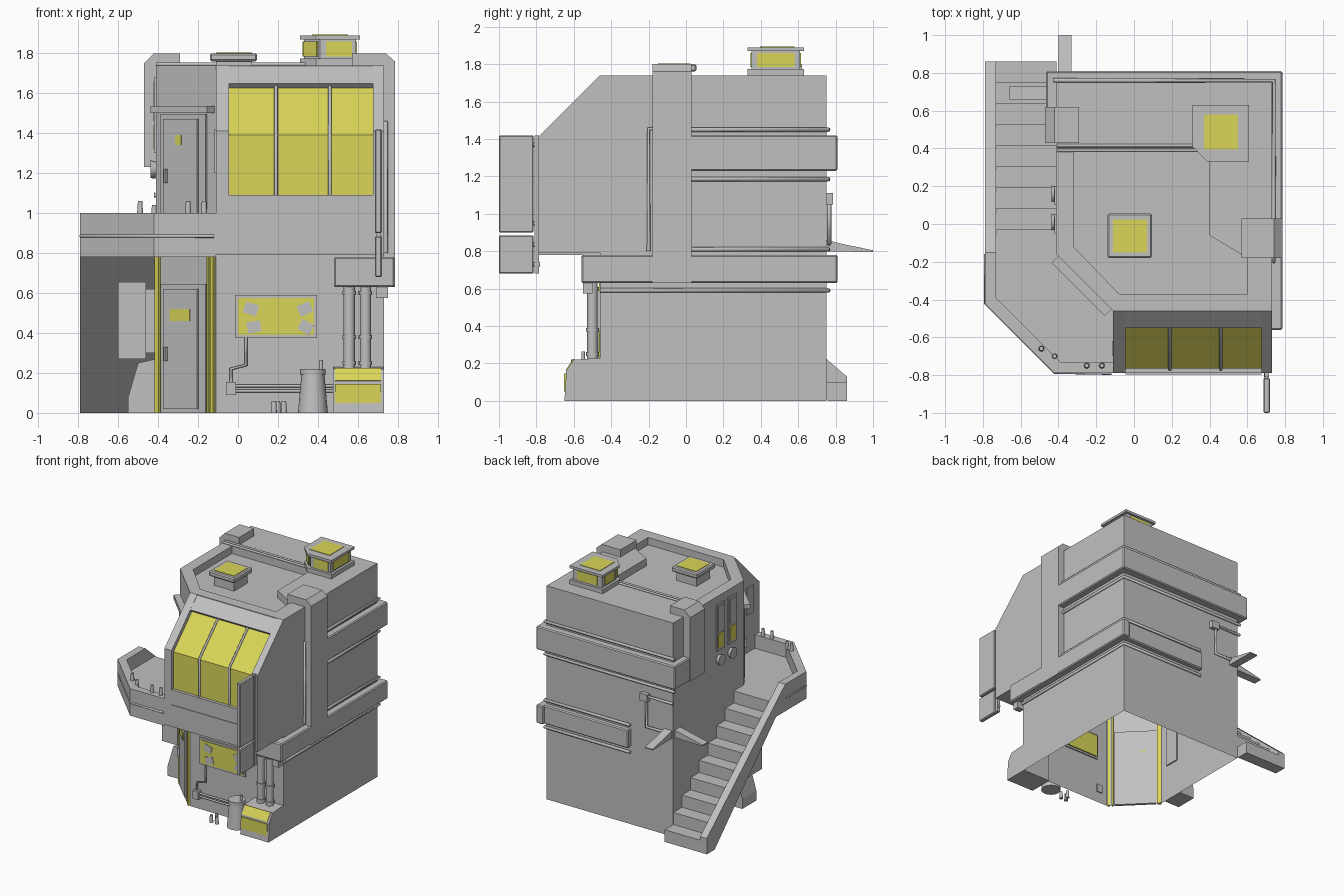
import bpy, bmesh, math
from mathutils import Matrix, Vector

default_cube = bpy.data.objects.get("Cube")
if default_cube:
    bpy.data.objects.remove(default_cube, do_unlink=True)


def material(name, colour):
    mat = bpy.data.materials.new(name)
    mat.use_nodes = True
    mat.diffuse_color = colour
    mat.node_tree.nodes["Principled BSDF"].inputs["Base Color"].default_value = colour
    return mat


GREY = material("concrete grey", (0.53, 0.53, 0.53, 1))
YELLOW = material("lamp yellow", (0.70, 0.67, 0.10, 1))


def link(name, data, mat):
    obj = bpy.data.objects.new(name, data)
    data.materials.append(mat)
    bpy.context.collection.objects.link(obj)
    return obj


def finish(name, bm, mat):
    bmesh.ops.recalc_face_normals(bm, faces=bm.faces)
    mesh = bpy.data.meshes.new(name)
    bm.to_mesh(mesh)
    bm.free()
    return link(name, mesh, mat)


def prism(name, outline, axis, low, high, mat=GREY, open_bottom=False):
    """Extrude a flat outline along the x, y or z axis."""
    place = {"x": lambda p, h: (h, p[0], p[1]),
             "y": lambda p, h: (p[0], h, p[1]),
             "z": lambda p, h: (p[0], p[1], h)}[axis]
    bm = bmesh.new()
    base = [bm.verts.new(place(p, low)) for p in outline]
    top = [bm.verts.new(place(p, high)) for p in outline]
    bm.faces.new(top)
    bottom = bm.faces.new(base)
    for i in range(len(base)):
        j = (i + 1) % len(base)
        bm.faces.new((base[i], base[j], top[j], top[i]))
    bmesh.ops.recalc_face_normals(bm, faces=bm.faces)
    if open_bottom:
        bmesh.ops.delete(bm, geom=[bottom], context="FACES_ONLY")
    return finish(name, bm, mat)


def box(name, xs, ys, zs, mat=GREY, bevel=0.0):
    outline = [(xs[0], ys[0]), (xs[1], ys[0]), (xs[1], ys[1]), (xs[0], ys[1])]
    obj = prism(name, outline, "z", zs[0], zs[1], mat)
    if bevel:
        mod = obj.modifiers.new("edge bevel", "BEVEL")
        mod.width, mod.segments = bevel, 1
    return obj


DIAGONAL = Matrix.Translation((-0.26, -0.31, 0)) @ Matrix.Rotation(-math.pi / 4, 4, "Z")


def corner_box(name, us, depth, zs, mat=GREY):
    """Box on the cut corner wall, us along it and depth outwards."""
    obj = box(name, us, (-depth, 0.01), zs, mat)
    obj.data.transform(DIAGONAL)
    return obj


def tube(name, points, radius, mat=GREY):
    curve = bpy.data.curves.new(name, "CURVE")
    curve.dimensions = "3D"
    curve.bevel_depth, curve.bevel_resolution = radius, 2
    curve.use_fill_caps = True
    spline = curve.splines.new("POLY")
    spline.points.add(len(points) - 1)
    for point, co in zip(spline.points, points):
        point.co = (*co, 1)
    return link(name, curve, mat)


def round_part(name, centre, bottom, top, height, mat=GREY, axis="z"):
    bm = bmesh.new()
    bmesh.ops.create_cone(bm, cap_ends=True, segments=16, radius1=bottom,
                          radius2=top, depth=height)
    if axis == "x":
        bm.transform(Matrix.Rotation(math.pi / 2, 4, "Y"))
    bm.transform(Matrix.Translation(centre))
    obj = finish(name, bm, mat)
    bpy.ops.object.select_all(action="DESELECT")
    obj.select_set(True)
    bpy.context.view_layer.objects.active = obj
    bpy.ops.object.shade_smooth_by_angle(angle=math.radians(40))
    return obj


# Main body with a cut entrance corner, and the raised roof rim
plan = [(-.41, -.16), (-.11, -.46), (.73, -.46), (.73, .75), (-.41, .75)]
prism("main_body", plan, "z", 0, 1.68, open_bottom=True)
prism("roof_rim_front", [(-.41, .38), (-.41, -.16), (-.11, -.46), (.73, -.46), (.73, -.18),
      (.6, -.18), (.6, -.37), (-.08, -.37), (-.32, -.12), (-.32, .38)], "z", 1.68, 1.74)
prism("roof_rim_back", [(-.41, .38), (.4, .38), (.4, -.06), (.6, -.18), (.73, -.18),
      (.73, .75), (-.41, .75)], "z", 1.68, 1.74)
for y in (.39, .415):
    tube("roof_pipe", [(-.41, y, 1.745), (.34, y, 1.745)], .009)

# Projecting front bay with sloped glass
bay = [(-.46, .79), (-.79, .79), (-.79, 1.41), (-.46, 1.74)]
prism("bay_cheek_left", bay, "x", .675, .73)
prism("bay_cheek_right", bay, "x", -.11, -.045)
box("bay_sill", (-.045, .675), (-.79, -.46), (.79, 1.09))
prism("bay_glass", [(-.455, 1.05), (-.765, 1.05), (-.765, 1.39), (-.455, 1.70)],
      "x", -.045, .675, YELLOW)
prism("bay_header", [(-.455, 1.74), (-.55, 1.65), (-.525, 1.625), (-.455, 1.625)],
      "x", -.045, .675)
for x in (.19, .46):
    tube("bay_mullion", [(x, -.77, 1.09), (x, -.77, 1.395), (x, -.53, 1.635)], .009)
box("bay_sill_panel", (-.045, .675), (-.796, -.78), (.925, .97))
box("bay_side_plate", (-.117, -.10), (-.70, -.62), (1.2, 1.42))

# Wrap-around bands and the pipes that border them
def side_band(name, zs, front, back_end, out):
    box(name + "_side", (.72, .785), (front, .81), zs, bevel=.008)
    box(name + "_back", (back_end, .785), (.74, out), zs, bevel=.008)

side_band("upper_band", (1.23, 1.42), .0, -.46, .81)
side_band("lower_band", (.63, .78), -.56, -.03, .79)
box("upper_band_return", (-.465, -.40), (.44, .81), (1.23, 1.42), bevel=.008)
box("lower_band_front", (.48, .785), (-.56, -.45), (.63, .78), bevel=.008)
for z, end in ((1.45, -.43), (1.185, -.43), (.81, -.03), (.59, -.03)):
    start = -.46 if z < .6 else .03
    tube("band_pipe", [(.74, start, z), (.74, .76, z), (end, .76, z)], .012)
tube("side_frame_pipe", [(.74, -.1, 1.455), (.74, -.2, 1.455), (.74, -.2, .8)], .01)

# Roof ducts folding over the walls
duct = [(.57, 1.68), (.57, 1.8), (.74, 1.8), (.785, 1.76), (.785, .63), (.72, .63), (.72, 1.68)]
prism("left_duct", duct, "y", -.18, .03)
prism("right_duct", [(-.29, 1.7), (-.29, 1.8), (-.42, 1.8), (-.47, 1.75), (-.47, 1.23),
      (-.40, 1.23), (-.40, 1.7)], "y", .43, .62)

# Skylights
box("small_skylight_base", (-.11, .07), (-.15, .02), (1.68, 1.76))
box("small_skylight_cap", (-.14, .095), (-.18, .055), (1.76, 1.8), bevel=.008)
box("small_skylight_glass", (-.11, .07), (-.15, .025), (1.796, 1.804), YELLOW)


def cut_square(x0, x1, y0, y1, cut):
    return [(x0 + cut, y0), (x1, y0), (x1, y1), (x0, y1), (x0, y0 + cut)]

prism("large_skylight_foot", cut_square(.31, .61, .33, .63, .08), "z", 1.74, 1.775)
prism("large_skylight_body", cut_square(.33, .59, .35, .61, .08), "z", 1.775, 1.87)
prism("large_skylight_cap", cut_square(.31, .61, .33, .63, .08), "z", 1.87, 1.89)
box("skylight_top_glass", (.37, .55), (.395, .58), (1.888, 1.894), YELLOW)
box("skylight_front_glass", (.44, .57), (.344, .354), (1.785, 1.86), YELLOW)
box("skylight_back_glass", (.37, .55), (.606, .616), (1.785, 1.86), YELLOW)
box("skylight_left_glass", (.586, .596), (.38, .58), (1.785, 1.86), YELLOW)
box("skylight_right_glass", (.324, .334), (.45, .58), (1.785, 1.86), YELLOW)
prism("skylight_corner_glass", [(.33, .42), (.4, .35), (.394, .345), (.325, .414)],
      "z", 1.785, 1.86, YELLOW)

# Balcony and staircase
prism("balcony_floor", [(-.73, -.03), (-.73, -.39), (-.39, -.73), (-.11, -.73),
      (-.11, -.46), (-.41, -.16), (-.41, -.03)], "z", .78, .89)
prism("balcony_parapet", [(-.79, -.15), (-.79, -.42), (-.42, -.79), (-.11, -.79),
      (-.11, -.73), (-.39, -.73), (-.73, -.39), (-.73, -.15)], "z", .78, 1.0)
tube("balcony_rail", [(-.785, -.16, .885), (-.785, -.42, .885), (-.42, -.785, .885),
     (-.12, -.79, .885)], .009)
count = 8
run, rise = .89 / count, .89 / (count + 1)
steps = [(.86, 0)]
for i in range(count):
    steps += [(.86 - i * run, (i + 1) * rise), (.86 - (i + 1) * run, (i + 1) * rise)]
steps += [(-.03, .78), (.76, 0)]
prism("stair_flight", steps, "x", -.73, -.41)
prism("stair_parapet", [(.86, 0), (.86, .13), (-.15, 1), (-.15, .78), (-.03, .78), (.76, 0)],
      "x", -.79, -.73)

# Two corner doors, one per storey
for storey, floor, height in (("lower", 0, .62), ("upper", .89, .58)):
    corner_box(storey + "_door_frame", (-.17, .15), .012, (floor, floor + height + .025))
    corner_box(storey + "_door", (-.14, .10), .022, (floor + .02, floor + height))
    corner_box(storey + "_door_handle", (-.12, -.108), .04, (floor + .26, floor + .33))
corner_box("lower_door_window", (-.09, .05), .027, (.46, .52), YELLOW)
corner_box("upper_door_window", (-.05, -.01), .027, (1.34, 1.39), YELLOW)
corner_box("door_canopy", (-.2, .2), .05, (1.5, 1.535))
for us in ((-.21, -.18), (.16, .172), (.185, .205)):
    corner_box("door_light_strip", us, .015, (0, .78), YELLOW)

# Side windows with round vents below
for y in (.15, 0):
    box("side_window_frame", (-.42, -.40), (y - .05, y + .05), (1.3, 1.68))
    box("side_window_glass", (-.424, -.415), (y - .035, y + .035), (1.32, 1.44), YELLOW)
    box("side_window_shutter", (-.424, -.415), (y - .035, y + .035), (1.46, 1.66))
    round_part("side_vent", (-.42, y + .01, 1.22), .045, .035, .035, axis="x")

# Wall units under the stairs
box("wall_unit", (-.6, -.46), (-.12, .06), (.27, .655))
box("wall_unit_mount", (-.46, -.40), (-.09, .03), (.3, .62))
prism("ground_unit", [(-.55, 0), (-.55, .08), (-.5, .25), (-.41, .27), (-.41, 0)],
      "y", -.12, .06)

# Ground floor shop window with torn sheets
box("shop_window_frame", (-.015, .395), (-.475, -.45), (.375, .59))
box("shop_window_glass", (0, .38), (-.48, -.44), (.39, .575), YELLOW)
for x, z, tilt in ((.065, .52, .3), (.08, .43, -.2), (.335, .52, -.4), (.34, .43, .5)):
    sheet = box("torn_sheet", (-.034, .034), (-.484, -.478), (-.028, .028))
    sheet.matrix_world = Matrix.Translation((x, 0, z)) @ Matrix.Rotation(tilt, 4, "Y")
tube("window_cable", [(.04, -.475, .38), (.04, -.475, .24), (-.035, -.475, .22),
     (-.035, -.475, .13)], .008)
box("cable_box", (-.06, -.01), (-.5, -.45), (.09, .155))
for z in (.11, .135):
    tube("wall_pipe", [(-.02, -.475, z), (.5, -.475, z)], .008)

# Barrel, kiosk, riser pipes and bottles at street level
round_part("barrel", (.375, -.55, .095), .075, .058, .19)
round_part("barrel_rim", (.375, -.55, .205), .064, .064, .03)
round_part("barrel_spout", (.415, -.55, .24), .01, .01, .05)
prism("kiosk", [(-.45, 0), (-.65, 0), (-.64, .16), (-.6, .22), (-.45, .23)], "x", .475, .73)
box("kiosk_front_glass", (.485, .715), (-.651, -.642), (.05, .145), YELLOW)
prism("kiosk_top_glass", [(-.644, .162), (-.604, .224), (-.59, .22), (-.63, .155)],
      "x", .485, .715, YELLOW)
for x in (.557, .638):
    round_part("riser_pipe", (x, -.5, .43), .028, .028, .42)
    for z in (.25, .38, .6):
        round_part("riser_collar", (x, -.5, z), .034, .034, .02)
for x, y, z in ((.18, -.6, 0), (.2, -.56, 0), (.23, -.6, 0), (-.49, -.66, 1),
                (-.42, -.7, .98), (-.25, -.75, 1), (-.17, -.75, 1)):
    round_part("bottle", (x, y, z + .03), .015, .011, .06)

# Hanging sign blades on the front bay
for zs in ((.9, 1.42), (.68, .885)):
    box("sign_blade", (.685, .72), (-1, -.815), zs, bevel=.006)
    for z in (zs[0] + .05, zs[1] - .05):
        tube("sign_bracket", [(.70, -.82, z), (.70, -.78, z)], .012)
box("sign_spine", (.69, .715), (-.81, -.785), (.68, 1.42))
box("corner_lamp", (.69, .75), (-.55, -.5), (.575, .63))

# Rear corner ledges with their feed pipe
prism("rear_ledge", [(.75, .8), (.75, .86), (.83, .84), (1.0, .805), (1.0, .795)], "x", -.4, -.33)
prism("side_ledge", [(-.41, .8), (-.41, .86), (-.5, .84), (-.66, .805), (-.66, .795)],
      "y", .66, .73)
box("feed_box", (-.2, -.13), (.74, .785), (1.05, 1.11))
tube("feed_pipe", [(-.42, .765, 1.09), (-.18, .765, 1.09), (-.18, .765, .84),
     (-.36, .765, .84)], .012)
